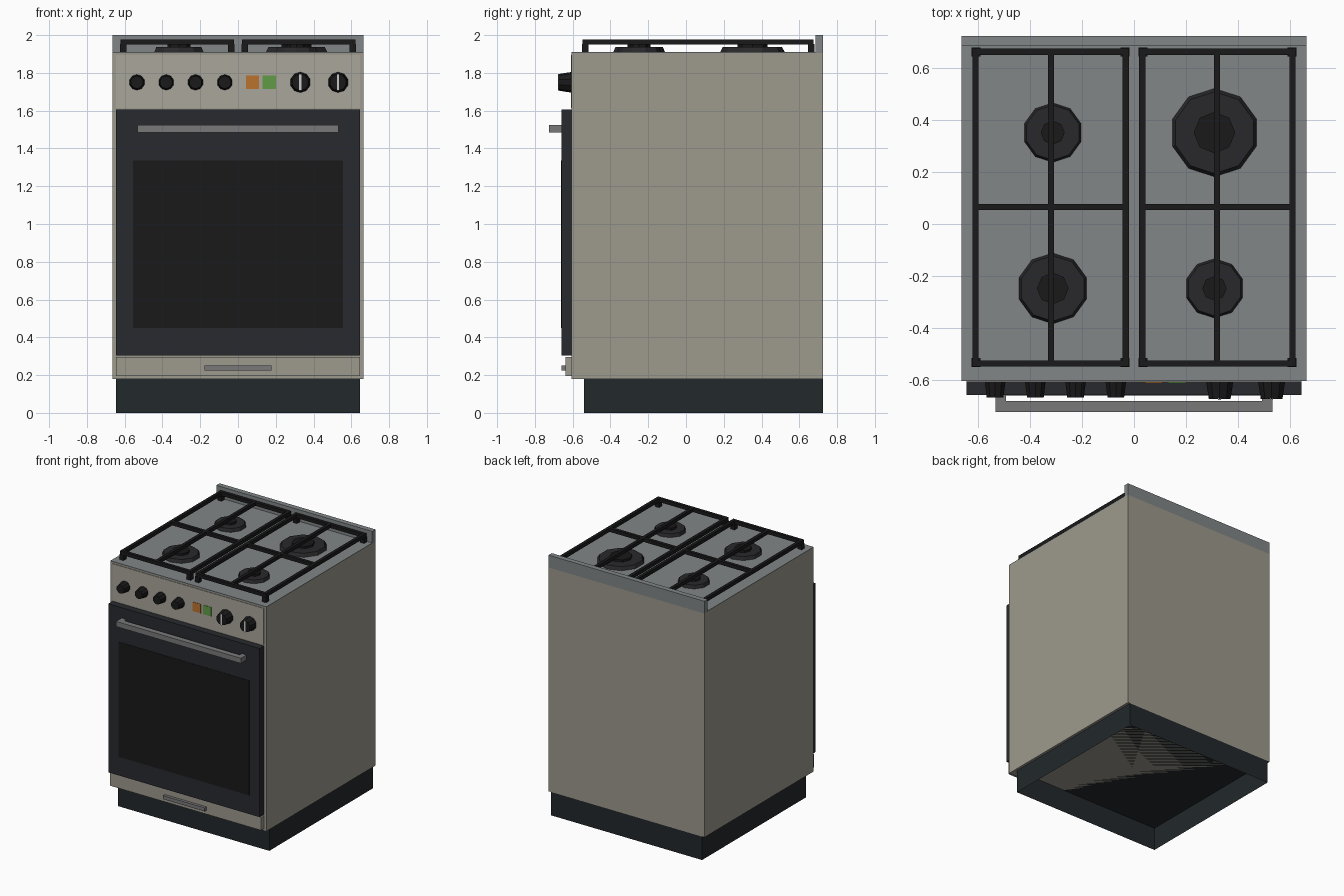
import bpy, bmesh
from math import pi
from mathutils import Matrix

if "Cube" in bpy.data.objects:
    bpy.data.objects.remove(bpy.data.objects["Cube"])


def mat(name, r, g, b):
    m = bpy.data.materials.new(name)
    m.diffuse_color = (r, g, b, 1)
    m.use_nodes = True
    m.node_tree.nodes["Principled BSDF"].inputs["Base Color"].default_value = m.diffuse_color
    return m


BEIGE = mat("beige_enamel", 0.34, 0.32, 0.27)
PANEL = mat("panel_enamel", 0.40, 0.38, 0.33)
STEEL = mat("steel", 0.22, 0.24, 0.245)
HANDLE = mat("handle_metal", 0.19, 0.19, 0.195)
DOOR = mat("door_dark", 0.022, 0.023, 0.028)
GLASS = mat("glass_black", 0.010, 0.010, 0.010)
PLINTH = mat("plinth_dark", 0.016, 0.021, 0.024)
IRON = mat("cast_iron", 0.010, 0.010, 0.011)
BURNER = mat("burner_dark", 0.022, 0.022, 0.024)
ORANGE = mat("orange", 0.50, 0.17, 0.025)
GREEN = mat("green", 0.12, 0.33, 0.06)
WHITE = mat("marker", 0.6, 0.6, 0.58)


def finish(name, bm, material):
    me = bpy.data.meshes.new(name)
    bm.to_mesh(me)
    bm.free()
    me.materials.append(material)
    ob = bpy.data.objects.new(name, me)
    bpy.context.collection.objects.link(ob)
    return ob


def add_box(bm, x0, x1, y0, y1, z0, z1):
    m = Matrix.Translation(((x0 + x1) / 2, (y0 + y1) / 2, (z0 + z1) / 2))
    m = m @ Matrix.Diagonal((x1 - x0, y1 - y0, z1 - z0, 1))
    bmesh.ops.create_cube(bm, size=1, matrix=m)


def boxes(name, material, *specs):
    bm = bmesh.new()
    for s in specs:
        add_box(bm, *s)
    return finish(name, bm, material)


def add_cone(bm, sides, r0, r1, depth, base):
    bmesh.ops.create_cone(bm, cap_ends=True, segments=sides, radius1=r0, radius2=r1,
                          depth=depth, matrix=base @ Matrix.Translation((0, 0, depth / 2)))


# plinth: open underneath
bm = bmesh.new()
add_box(bm, -0.645, 0.645, -0.54, 0.725, 0, 0.18)
bm.faces.ensure_lookup_table()
bmesh.ops.delete(bm, geom=[f for f in bm.faces if f.calc_center_median().z < 0.01],
                 context='FACES_ONLY')
finish("plinth", bm, PLINTH)

# cabinet, hob and rear upstand
boxes("cabinet", BEIGE, (-0.665, 0.665, -0.605, 0.725, 0.18, 1.905))
boxes("hob_top", STEEL, (-0.665, 0.665, -0.605, 0.725, 1.905, 1.911))
boxes("rear_upstand", STEEL, (-0.665, 0.665, 0.685, 0.725, 1.911, 2.0))

# control panel with display windows
boxes("control_panel", PANEL, (-0.645, 0.645, -0.609, -0.6, 1.615, 1.895))
boxes("display_orange", ORANGE, (0.042, 0.11, -0.612, -0.605, 1.715, 1.785))
boxes("display_green", GREEN, (0.13, 0.2, -0.612, -0.605, 1.715, 1.785))

# oven door, window and handle
boxes("oven_door", DOOR, (-0.645, 0.645, -0.658, -0.605, 0.305, 1.605))
boxes("oven_window", GLASS, (-0.557, 0.557, -0.661, -0.65, 0.45, 1.335))
boxes("oven_handle", HANDLE, (-0.533, 0.533, -0.725, -0.682, 1.485, 1.525),
      (-0.533, -0.493, -0.682, -0.655, 1.485, 1.525),
      (0.493, 0.533, -0.682, -0.655, 1.485, 1.525))

# storage drawer
boxes("drawer_front", BEIGE, (-0.645, 0.645, -0.638, -0.605, 0.195, 0.295))
boxes("drawer_handle", HANDLE, (-0.178, 0.178, -0.66, -0.635, 0.225, 0.252))

# knobs
for i, (x, r, tip) in enumerate([(-0.535, 0.042, 0.064), (-0.38, 0.042, 0.064),
                                 (-0.225, 0.042, 0.064), (-0.07, 0.042, 0.064),
                                 (0.33, 0.055, 0.069), (0.53, 0.055, 0.069)]):
    bm = bmesh.new()
    add_cone(bm, 10, r, r * 0.8, tip, Matrix.Translation((x, -0.605, 1.75))
             @ Matrix.Rotation(pi / 2, 4, 'X'))
    finish(f"knob_{i + 1}", bm, IRON)
    if r > 0.05:
        boxes(f"knob_marker_{i + 1}", WHITE,
              (x - 0.006, x + 0.006, -0.677, -0.67, 1.707, 1.793))

# burners: tapered base with a cap
for name, x, y, r, cap in [("rear_left", -0.313, 0.352, 0.115, 0.046),
                           ("rear_right", 0.31, 0.352, 0.171, 0.08),
                           ("front_left", -0.313, -0.248, 0.137, 0.061),
                           ("front_right", 0.31, -0.248, 0.115, 0.047)]:
    bm = bmesh.new()
    add_cone(bm, 10, r, r * 0.92, 0.027, Matrix.Translation((x, y, 1.909)))
    finish(f"burner_{name}", bm, BURNER)
    bm = bmesh.new()
    add_cone(bm, 8, cap, cap, 0.018, Matrix.Translation((x, y, 1.934)))
    finish(f"burner_cap_{name}", bm, IRON)

# pan supports: frame, cross bars and feet, mirrored to both sides
W = 0.012
bm = bmesh.new()
for x in (0.032, 0.32, 0.61):
    add_box(bm, x - W, x + W, -0.549, 0.675, 1.95, 1.978)
for y in (-0.537, 0.065, 0.663):
    add_box(bm, 0.02, 0.622, y - W, y + W, 1.95, 1.978)
for x in (0.035, 0.608):
    for y in (-0.534, 0.662):
        add_box(bm, x - 0.017, x + 0.017, y - 0.017, y + 0.017, 1.909, 1.952)
grate = finish("pan_supports", bm, IRON)
grate.modifiers.new("mirror", 'MIRROR').use_axis = (True, False, False)
